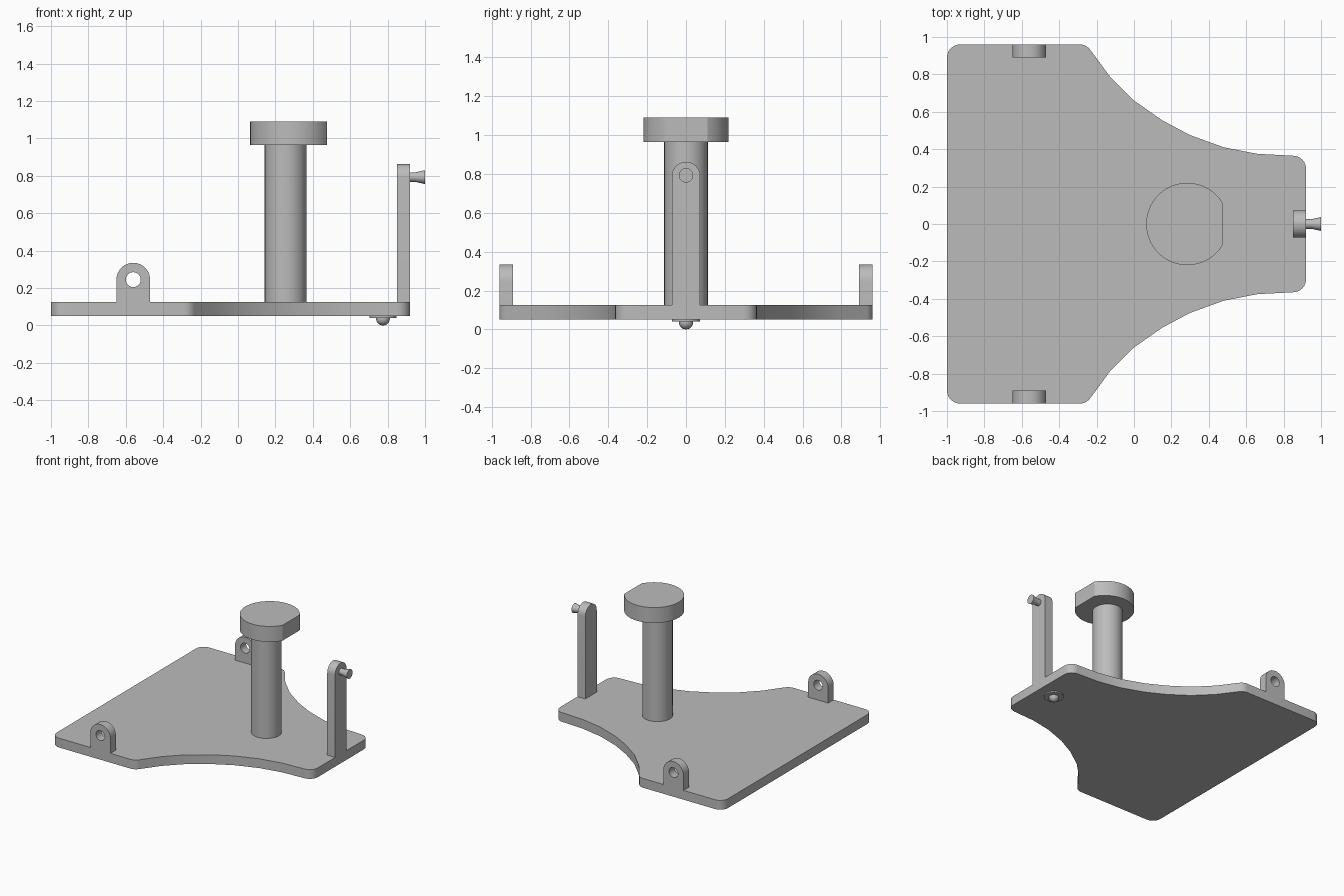
import bpy, bmesh
from math import cos, sin, pi, radians
from mathutils import Matrix, Vector

if "Cube" in bpy.data.objects:
    bpy.data.objects.remove(bpy.data.objects["Cube"])

grey = bpy.data.materials.new("plain grey")
grey.use_nodes = True
GREY = (0.5, 0.5, 0.5, 1)
grey.diffuse_color = GREY
grey.node_tree.nodes["Principled BSDF"].inputs["Base Color"].default_value = GREY

TOP = 0.125
# Local (u, v, depth) axes mapped to the world for each extrusion direction
AXES = {
    "x": Matrix(((0, 0, 1), (1, 0, 0), (0, 1, 0))),
    "y": Matrix(((1, 0, 0), (0, 0, 1), (0, 1, 0))),
    "z": Matrix.Identity(3),
}


def arc(cx, cy, r, start, end, steps):
    angles = [radians(start + (end - start) * i / steps) for i in range(steps + 1)]
    return [(cx + r * cos(a), cy + r * sin(a)) for a in angles]


def circle(cx, cy, r, n):
    return arc(cx, cy, r, 0, 360, n)[:-1]


def finish(name, bm):
    bmesh.ops.recalc_face_normals(bm, faces=bm.faces)
    mesh = bpy.data.meshes.new(name)
    bm.to_mesh(mesh)
    bm.free()
    mesh.materials.append(grey)
    obj = bpy.data.objects.new(name, mesh)
    bpy.context.collection.objects.link(obj)
    bpy.ops.object.select_all(action="DESELECT")
    obj.select_set(True)
    bpy.context.view_layer.objects.active = obj
    bpy.ops.object.shade_smooth_by_angle(angle=radians(30))
    return obj


def prism(name, loops, axis, low, high):
    """Extrude an outline, with optional hole loops, along one axis."""
    bm = bmesh.new()
    for loop in loops:
        verts = [bm.verts.new(AXES[axis] @ Vector((u, v, low))) for u, v in loop]
        for a, b in zip(verts, verts[1:] + verts[:1]):
            bm.edges.new((a, b))
    bmesh.ops.triangle_fill(bm, edges=bm.edges[:], use_beauty=True)
    grown = bmesh.ops.extrude_face_region(bm, geom=bm.faces[:])["geom"]
    moved = [g for g in grown if isinstance(g, bmesh.types.BMVert)]
    bmesh.ops.translate(bm, verts=moved, vec=AXES[axis] @ Vector((0, 0, high - low)))
    return finish(name, bm)


def lathe(name, profile, centre, axis, steps=32):
    """Spin (radius, height) points about an axis."""
    bm = bmesh.new()
    points = [bm.verts.new((r, 0, h)) for r, h in profile]
    edges = [bm.edges.new(pair) for pair in zip(points, points[1:])]
    bmesh.ops.spin(bm, geom=points + edges, cent=(0, 0, 0), axis=(0, 0, 1),
                   angle=2 * pi, steps=steps)
    bmesh.ops.remove_doubles(bm, verts=bm.verts, dist=0.0001)
    bm.transform(Matrix.Translation(centre) @ AXES[axis].to_4x4())
    return finish(name, bm)


# Base plate: wide at the left, sweeping in to a narrow nose
sweep = [(-0.13, 0.79), (0, 0.66), (0.15, 0.555), (0.3, 0.475),
         (0.48, 0.41), (0.66, 0.375)]
half = (arc(-0.93, 0.89, 0.07, 180, 90, 6) + arc(-0.29, 0.89, 0.07, 90, 35, 4)
        + sweep + arc(0.85, 0.295, 0.07, 90, 0, 6))
plate = half + [(x, -y) for x, y in reversed(half)]
prism("base_plate", [plate], "z", 0.05, TOP)

# Pierced lugs on the two long edges
lug = [(-0.65, 0.1)] + arc(-0.56, 0.245, 0.09, 180, 0, 16) + [(-0.47, 0.1)]
hole = circle(-0.56, 0.245, 0.04, 24)
for name, low, high in (("right_lug", -0.96, -0.89), ("left_lug", 0.89, 0.96)):
    prism(name, [lug, hole], "y", low, high)

# Column and its cap with one flat side
prism("column", [circle(0.255, 0, 0.112, 48)], "z", 0.1, 0.965)
prism("column_cap", [arc(0.285, 0, 0.22, 30, 330, 48)], "z", 0.965, 1.09)

# Upright arm with a rounded end and a flared peg
arm = [(-0.073, 0.1)] + arc(0, 0.79, 0.073, 180, 0, 16) + [(0.073, 0.1)]
prism("upright_arm", [arm], "x", 0.85, 0.92)
lathe("peg", [(0, -0.01), (0.026, -0.01), (0.026, 0.03), (0.037, 0.08), (0, 0.08)],
      (0.92, 0, 0.793), "x")

# Ball foot under the nose
lathe("foot_washer", [(0, 0.04), (0.073, 0.04), (0.073, 0.06), (0, 0.06)],
      (0.775, 0, 0), "z")
ball = [(max(r, 0), h) for r, h in arc(0, 0.037, 0.037, -90, 90, 12)]
lathe("foot_ball", ball, (0.775, 0, 0), "z")
